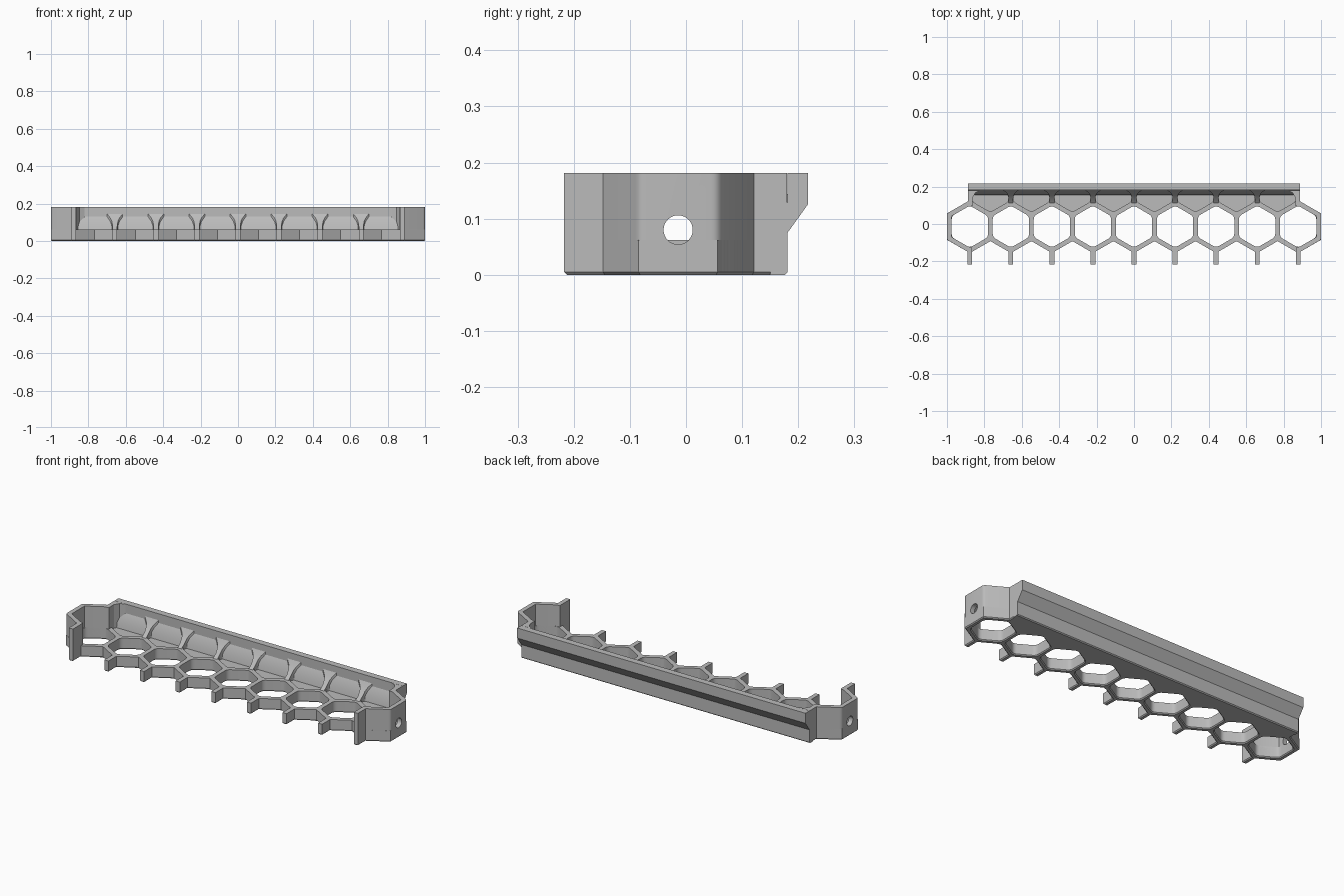
import bpy, bmesh, math
from mathutils import Vector, Matrix

if "Cube" in bpy.data.objects:
    bpy.data.objects.remove(bpy.data.objects["Cube"])

P = 2 * 0.9873 / 9           # cell pitch
T = 0.0125                   # half wall thickness
CY = -0.014                  # row centre
R = P / math.sqrt(3)         # cell radius on wall centrelines
RI = R - T * 2 / math.sqrt(3)
TAN = math.tan(math.pi / 6)
D = T / math.cos(math.pi / 6)
LOW, RIM, TOP = 0.05, 0.062, 0.181

grey = bpy.data.materials.new("plastic_grey")
grey.use_nodes = True
grey.diffuse_color = (0.5, 0.5, 0.5, 1)
grey.node_tree.nodes["Principled BSDF"].inputs["Base Color"].default_value = (0.5, 0.5, 0.5, 1)


def finish(name, mesh):
    mesh.materials.clear()
    mesh.materials.append(grey)
    ob = bpy.data.objects.new(name, mesh)
    bpy.context.collection.objects.link(ob)
    bpy.ops.object.select_all(action='DESELECT')
    ob.select_set(True)
    bpy.context.view_layer.objects.active = ob
    bpy.ops.object.shade_smooth_by_angle(angle=math.radians(25))
    return ob


def rounded(pts, r=0.018, n=4):
    """Soften every corner of a closed outline."""
    out = []
    for i, p in enumerate(pts):
        p, a, b = Vector(p), Vector(pts[i - 1]), Vector(pts[(i + 1) % len(pts)])
        a = p + (a - p).normalized() * min(r, (a - p).length * 0.4)
        b = p + (b - p).normalized() * min(r, (b - p).length * 0.4)
        for k in range(n + 1):
            t = k / n
            out.append(a * (1 - t) ** 2 + p * 2 * t * (1 - t) + b * t * t)
    return out


def plate(name, outlines, z0, z1, chamfer=0):
    """Extrude an outline with holes, chamfering the underside."""
    cu = bpy.data.curves.new(name, 'CURVE')
    cu.dimensions, cu.fill_mode, cu.extrude = '2D', 'BOTH', (z1 - z0) / 2
    for pts in outlines:
        s = cu.splines.new('POLY')
        s.points.add(len(pts) - 1)
        for sp, p in zip(s.points, pts):
            sp.co = (p[0], p[1], 0, 1)
        s.use_cyclic_u = True
    tmp = bpy.data.objects.new(name + "_tmp", cu)
    bpy.context.collection.objects.link(tmp)
    mesh = bpy.data.meshes.new_from_object(tmp.evaluated_get(bpy.context.evaluated_depsgraph_get()))
    bpy.data.objects.remove(tmp)
    mesh.transform(Matrix.Translation((0, 0, (z0 + z1) / 2)))
    bm = bmesh.new()
    bm.from_mesh(mesh)
    bmesh.ops.remove_doubles(bm, verts=bm.verts, dist=1e-5)
    bmesh.ops.recalc_face_normals(bm, faces=bm.faces)
    if chamfer:
        rim = [e for e in bm.edges if all(v.co.z < z0 + 1e-4 for v in e.verts)
               and e.calc_face_angle(0) > 1]
        bmesh.ops.bevel(bm, geom=rim, offset=chamfer, segments=1, affect='EDGES')
    bm.to_mesh(mesh)
    bm.free()
    return finish(name, mesh)


def loft(name, rings):
    """Skin a row of matching cross-sections and cap the ends."""
    bm = bmesh.new()
    vs = [[bm.verts.new(p) for p in r] for r in rings]
    n = len(vs[0])
    for a, b in zip(vs, vs[1:]):
        for i in range(n):
            bm.faces.new((a[i], a[(i + 1) % n], b[(i + 1) % n], b[i]))
    bm.faces.new(vs[0])
    bm.faces.new(vs[-1])
    bmesh.ops.recalc_face_normals(bm, faces=bm.faces)
    mesh = bpy.data.meshes.new(name)
    bm.to_mesh(mesh)
    bm.free()
    return finish(name, mesh)


# honeycomb outline with front stubs
front, low = -0.217, CY - R
outline = []
for k in range(-4, 5):
    x = k * P
    stub_y = low - D + T * TAN
    outline += [(x - T, stub_y), (x - T, front), (x + T, front), (x + T, stub_y)]
    if k < 4:
        outline.append((x + P / 2, CY - R / 2 - D))
side_y = R / 2 + T * TAN
shoulder = CY + R + D - (0.888 - 4 * P) * TAN
right = [(1, CY - side_y), (1, CY + side_y), (0.888, shoulder), (0.888, 0.16)]
outline += right + [(-x, y) for x, y in reversed(right)]

cells = []
for k in range(-4, 5):
    cells.append(rounded([(k * P + RI * math.sin(a * math.pi / 3),
                           CY + RI * math.cos(a * math.pi / 3)) for a in range(6)]))
# half cells left as shallow pockets against the back wall
pockets = []
w, py = P / 2 - T, CY + 1.5 * R
for k in range(-4, 4):
    x = (k + 0.5) * P
    pockets.append(rounded([(x - w, 0.156), (x - w, py - RI / 2), (x, py - RI),
                            (x + w, py - RI / 2), (x + w, 0.156)]))

plate("honeycomb_base", [outline] + [c for c in cells], 0, LOW, 0.005)
rim = plate("honeycomb_rim", [outline] + cells + pockets, LOW, RIM)

# back wall with overhanging lip
profile = [(0.15, 0), (0.176, 0), (0.181, 0.005), (0.181, 0.075), (0.217, 0.125),
           (0.217, TOP), (0.181, TOP), (0.181, 0.13), (0.156, 0.08)]
loft("back_wall", [[(x, y, z) for y, z in profile] for x in (-0.888, 0.888)])

# flared ribs joining the cells to the back wall
sections = [(0.112, T, 0.062), (0.135, T, 0.08), (0.155, 0.016, 0.105),
            (0.168, 0.024, 0.122), (0.181, 0.042, 0.145)]
for k in range(-3, 4):
    x = k * P
    loft("rib", [[(x - h, y, 0.052), (x + h, y, 0.052), (x + h, y, z), (x - h, y, z)]
                 for y, h, z in sections])

# tall end walls with a round screw hole
inner = P / 2 - T
xs = 4 * P
end = ([(xs - T, front), (xs + T, front), (xs + T, low - D + T * TAN)]
       + rounded([(xs + T, low), (1, CY - side_y), (1, CY + side_y), (0.888, shoulder)], 0.012)[5:15]
       + [(0.888, shoulder), (0.888, 0.18), (0.82, 0.18), (0.848, 0.167), (0.863, 0.14),
          (0.863, CY + R - D - 0.002)]
       + [(xs + 0.01, CY + RI - 0.01 * TAN), (xs + inner, CY + RI / 2),
          (xs + inner, CY - RI / 2), (xs + 0.01, CY - RI + 0.01 * TAN), (xs - T, CY - RI)])
for s, label in ((1, "left"), (-1, "right")):
    wall = plate(label + "_end_wall", [[(s * x, y) for x, y in end]], 0, TOP, 0.005)
    bpy.ops.mesh.primitive_cylinder_add(
        vertices=32, radius=0.026, depth=0.08, location=(s * 0.99, CY, 0.08),
        rotation=(0, math.pi / 2, 0))
    cutter = bpy.context.object
    cutter.name = label + "_hole_cutter"
    cutter.hide_render = True
    cutter.display_type = 'WIRE'
    for part in (wall, rim):
        m = part.modifiers.new("screw_hole", 'BOOLEAN')
        m.operation, m.object, m.solver = 'DIFFERENCE', cutter, 'EXACT'
    cutter.hide_set(True)
